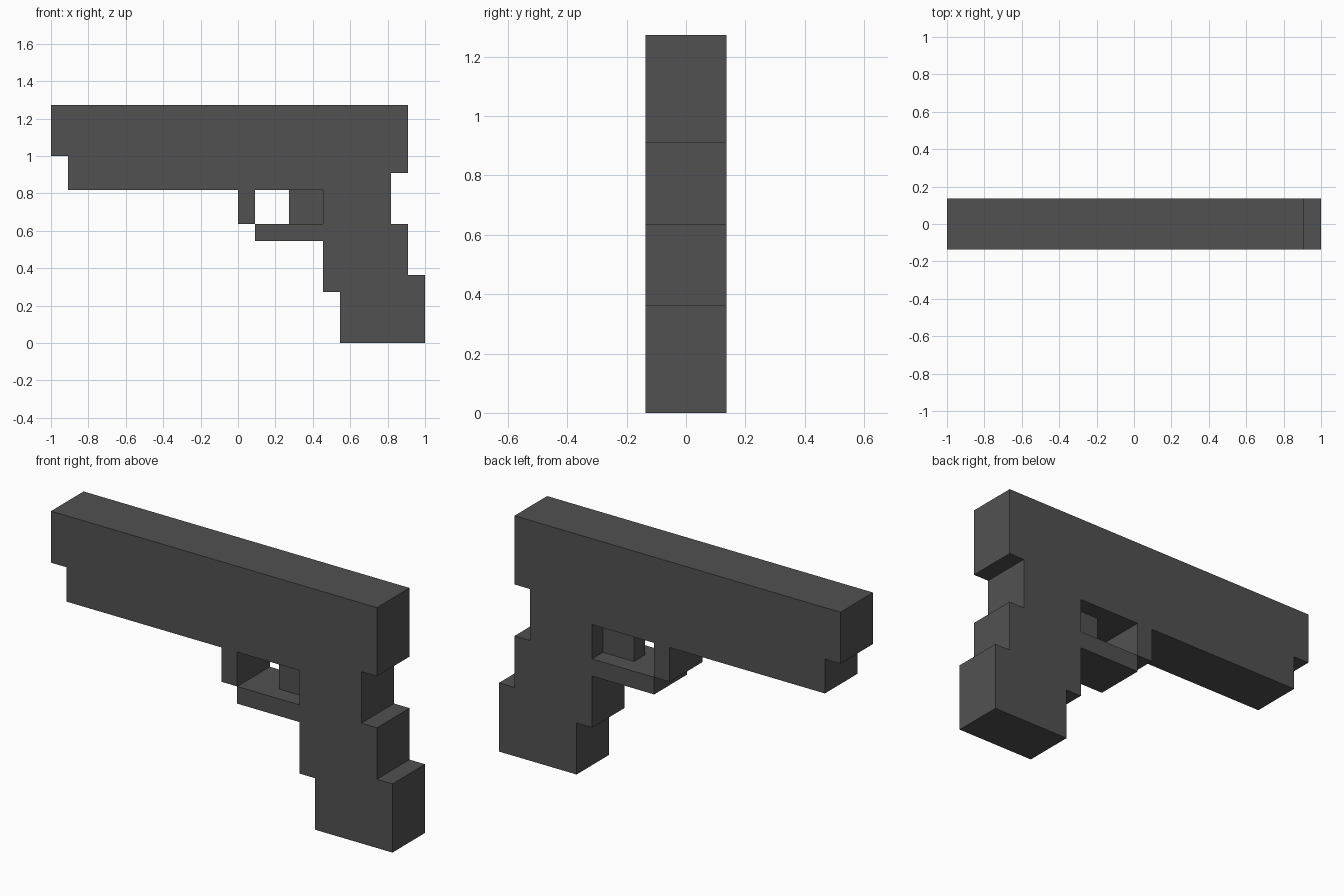
import bpy
import bmesh

if "Cube" in bpy.data.objects:
    bpy.data.objects.remove(bpy.data.objects["Cube"])

U = 1 / 11  # size of one block

# One flat colour for everything
dark_grey = bpy.data.materials.new("dark grey")
dark_grey.diffuse_color = (0.083, 0.083, 0.083, 1)
dark_grey.use_nodes = True
dark_grey.node_tree.nodes["Principled BSDF"].inputs["Base Color"].default_value = dark_grey.diffuse_color


def extrude_profile(name, profile, width):
    """Extrude an x/z outline, given in blocks, evenly about y = 0."""
    bm = bmesh.new()
    verts = [bm.verts.new((x * U, -width * U / 2, z * U)) for x, z in profile]
    face = bm.faces.new(verts)
    extruded = bmesh.ops.extrude_face_region(bm, geom=[face])["geom"]
    moved = [g for g in extruded if isinstance(g, bmesh.types.BMVert)]
    bmesh.ops.translate(bm, verts=moved, vec=(0, width * U, 0))
    bmesh.ops.recalc_face_normals(bm, faces=bm.faces)
    mesh = bpy.data.meshes.new(name)
    bm.to_mesh(mesh)
    bm.free()
    mesh.materials.append(dark_grey)
    obj = bpy.data.objects.new(name, mesh)
    bpy.context.collection.objects.link(obj)
    return obj


# Body: barrel, stepped grip and trigger guard in one outline.
# The guard's two pieces meet only at the corner (1, 7).
body = [
    (-11, 14), (-11, 11), (-10, 11), (-10, 9), (0, 9),   # muzzle and underside
    (0, 7), (1, 7), (1, 9), (5, 9), (5, 7), (1, 7),      # guard post and opening
    (1, 6), (5, 6), (5, 3), (6, 3), (6, 0),              # guard bar, grip front
    (11, 0), (11, 4), (10, 4), (10, 7), (9, 7),          # grip back
    (9, 10), (10, 10), (10, 14),                         # rear of the barrel
]
extrude_profile("body", body, 3)

# Trigger: thin block in the middle of the guard opening
extrude_profile("trigger", [(3, 7), (5, 7), (5, 9), (3, 9)], 1)
